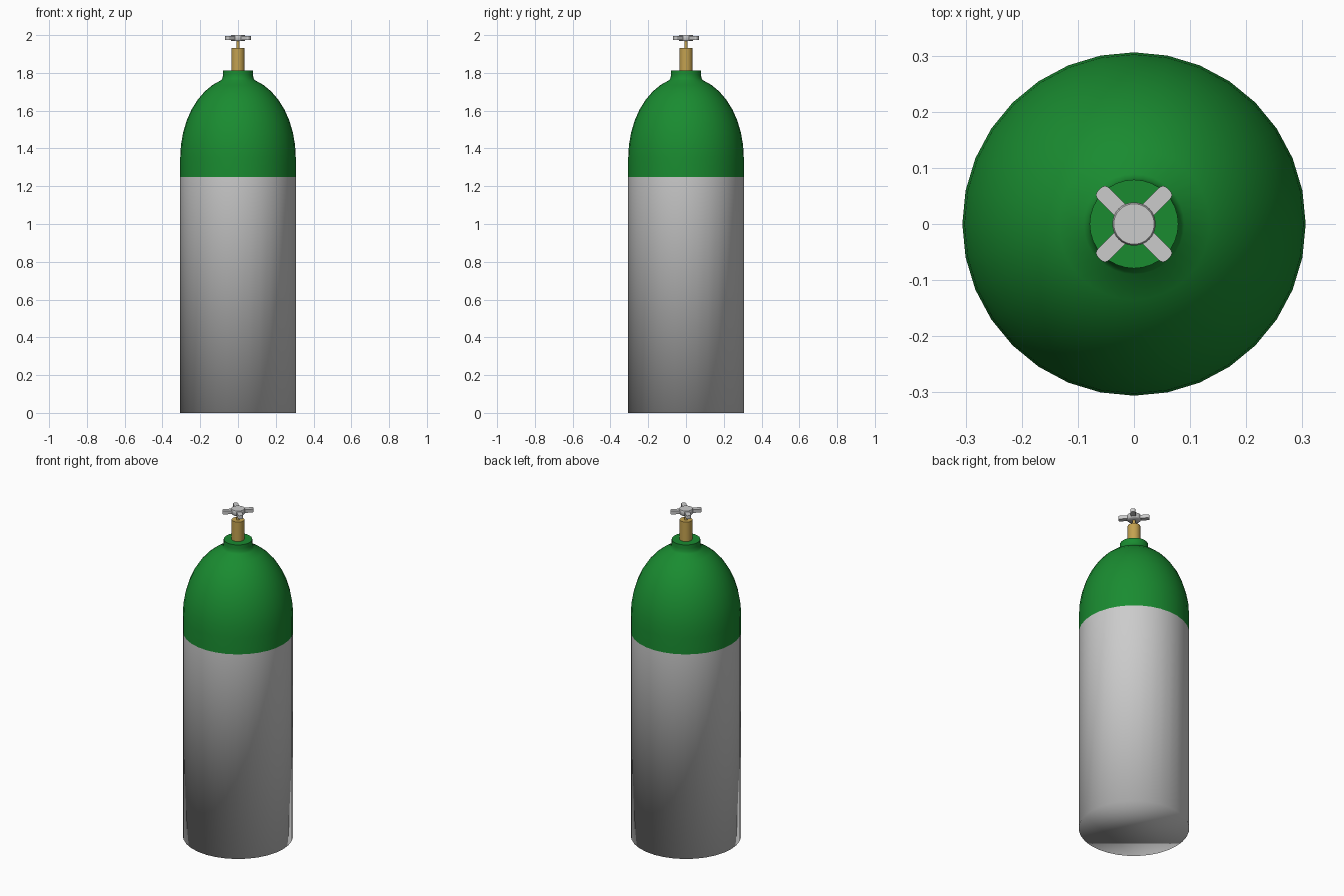
import bpy, bmesh, math
from mathutils import Matrix

if "Cube" in bpy.data.objects:
    bpy.data.objects.remove(bpy.data.objects["Cube"])


def material(name, color):
    m = bpy.data.materials.new(name)
    m.diffuse_color = (*color, 1)
    m.use_nodes = True
    m.node_tree.nodes["Principled BSDF"].inputs["Base Color"].default_value = m.diffuse_color
    return m


GREEN = material("green_paint", (0.01, 0.26, 0.03))
BRASS = material("brass", (0.55, 0.36, 0.08))


def finish(name, bm, mat=None, angle=None):
    bmesh.ops.recalc_face_normals(bm, faces=bm.faces)
    me = bpy.data.meshes.new(name)
    bm.to_mesh(me)
    bm.free()
    ob = bpy.data.objects.new(name, me)
    bpy.context.collection.objects.link(ob)
    if mat:
        me.materials.append(mat)
    bpy.ops.object.select_all(action='DESELECT')
    ob.select_set(True)
    bpy.context.view_layer.objects.active = ob
    if angle is None:
        bpy.ops.object.shade_smooth()
    else:
        bpy.ops.object.shade_smooth_by_angle(angle=math.radians(angle))
    return ob


def lathe(name, profile, n=32, mat=None, angle=None, bottom=True, top=True):
    """Revolve (radius, z) points round the z axis, with optional caps."""
    bm = bmesh.new()
    rings = [[bm.verts.new((r * math.cos(2 * math.pi * i / n),
                            r * math.sin(2 * math.pi * i / n), z))
              for i in range(n)] for r, z in profile]
    for a, b in zip(rings, rings[1:]):
        for i in range(n):
            j = (i + 1) % n
            bm.faces.new((a[i], a[j], b[j], b[i]))
    if bottom:
        bm.faces.new(rings[0][::-1])
    if top:
        bm.faces.new(rings[-1])
    return finish(name, bm, mat, angle)


R = 0.306

# Grey tank wall with flat base
lathe("tank_body", [(R, 0), (R, 1.25)], top=False)

# Green domed shoulder running up into the neck collar
dome = [(R, 1.25)]
for k in range(9):
    t = math.radians(73) * k / 8
    dome.append((R * math.cos(t), 1.35 + 0.43 * math.sin(t)))
collar = [(0.082, 1.772), (0.079, 1.79), (0.079, 1.813)]
lathe("tank_shoulder", dome + collar, mat=GREEN, angle=50, bottom=False)

# Brass valve body and stem
lathe("valve_body", [(0.035, 1.805), (0.035, 1.932)], mat=BRASS, angle=40)
lathe("valve_stem", [(0.009, 1.93), (0.009, 1.975)], n=16, mat=BRASS, angle=40)

# Handle hub
lathe("handle_hub", [(0.034, 1.968), (0.0385, 1.973), (0.0385, 1.995),
                     (0.036, 2.0)], angle=50)

# Four diagonal handle arms with rounded tips
for k in range(4):
    bm = bmesh.new()
    bmesh.ops.create_cube(bm, size=1)
    bmesh.ops.scale(bm, vec=(0.068, 0.028, 0.02), verts=bm.verts)
    bmesh.ops.translate(bm, vec=(0.053, 0, 0.0), verts=bm.verts)
    tips = [e for e in bm.edges if all(v.co.x > 0.08 for v in e.verts)
            and abs(e.verts[0].co.z - e.verts[1].co.z) > 0.01]
    bmesh.ops.bevel(bm, geom=tips, offset=0.009, segments=4, profile=0.5,
                    affect='EDGES')
    bm.transform(Matrix.Translation((0, 0, 1.985)) @
                 Matrix.Rotation(math.radians(45 + 90 * k), 4, 'Z'))
    finish(f"handle_arm_{k + 1}", bm, angle=40)
